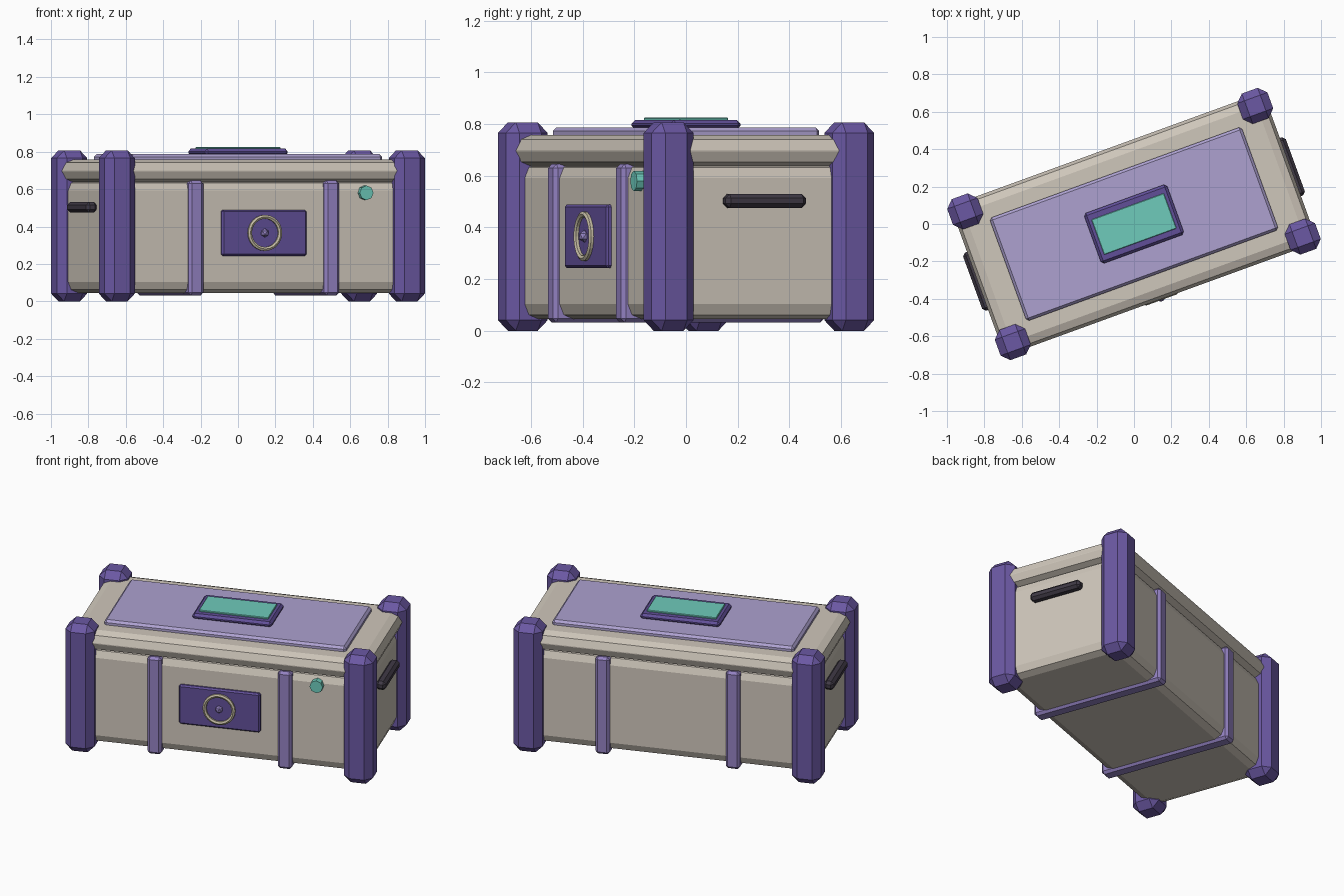
import bpy, bmesh
from math import radians, pi
from mathutils import Matrix, Vector

cube = bpy.data.objects.get("Cube")
if cube:
    bpy.data.objects.remove(cube, do_unlink=True)

# The whole crate stands turned about the vertical axis
TURN = Matrix.Rotation(radians(20), 4, 'Z')


def material(name, r, g, b):
    def lin(v):
        v /= 255
        return v / 12.92 if v < 0.04045 else ((v + 0.055) / 1.055) ** 2.4
    col = (lin(r), lin(g), lin(b), 1)
    m = bpy.data.materials.new(name)
    m.use_nodes = True
    m.diffuse_color = col
    m.node_tree.nodes["Principled BSDF"].inputs["Base Color"].default_value = col
    return m


BEIGE = material("beige panel", 207, 199, 187)
PURPLE = material("deep purple", 107, 88, 163)
DARK_PURPLE = material("dark purple", 97, 79, 152)
VIOLET = material("violet strap", 148, 130, 194)
LAVENDER = material("lavender plate", 173, 161, 208)
TEAL = material("teal glow", 110, 203, 187)
CHARCOAL = material("charcoal handle", 64, 58, 70)
CREAM = material("cream metal", 198, 189, 164)


def finish(name, bm, mat, loc):
    bmesh.ops.recalc_face_normals(bm, faces=bm.faces)
    me = bpy.data.meshes.new(name)
    bm.to_mesh(me)
    bm.free()
    me.materials.append(mat)
    ob = bpy.data.objects.new(name, me)
    ob.matrix_world = TURN @ Matrix.Translation(loc)
    bpy.context.collection.objects.link(ob)
    return ob


def box(name, mat, x, y, z, bevel, segments=1):
    """Chamfered box spanning the (low, high) pairs x, y and z."""
    size = [b - a for a, b in (x, y, z)]
    loc = Vector([(a + b) / 2 for a, b in (x, y, z)])
    bm = bmesh.new()
    bmesh.ops.create_cube(bm, size=1)
    bmesh.ops.scale(bm, vec=size, verts=bm.verts)
    bmesh.ops.bevel(bm, geom=bm.edges[:], offset=bevel, segments=segments,
                    profile=0.5, affect='EDGES', clamp_overlap=True)
    return finish(name, bm, mat, loc)


def around(c, h):
    return (c - h, c + h)


# Main body and rounded lid
box("body", BEIGE, around(0, 0.862), around(0, 0.395), (0.045, 0.65), 0.058, 2)
box("lid", BEIGE, around(0, 0.89), around(0, 0.427), (0.637, 0.758), 0.058, 2)

# Corner posts, end handles and straps on both sides
for sx, side in ((-1, "right"), (1, "left")):
    for sy, end in ((-1, "front"), (1, "back")):
        box(f"{end}_{side}_post", PURPLE, around(sx * 0.825, 0.086),
            around(sy * 0.372, 0.086), (0, 0.807), 0.041)
    box(f"{side}_handle", CHARCOAL, around(sx * 0.888, 0.03),
        around(0, 0.165), around(0.503, 0.027), 0.016)
    box(f"{side}_strap", VIOLET, around(sx * 0.386, 0.042),
        around(0, 0.418), (0.032, 0.645), 0.015)

# Lid plate with framed screen
box("lid_plate", LAVENDER, around(0, 0.717), around(0, 0.293), (0.74, 0.787), 0.014)
box("screen_frame", DARK_PURPLE, around(0, 0.236), around(0, 0.143), (0.78, 0.816), 0.014)
box("screen", TEAL, around(0, 0.206), around(0, 0.1), (0.81, 0.825), 0.003)

# Front plaque
box("front_plaque", DARK_PURPLE, around(0, 0.241), (-0.415, -0.38), around(0.366, 0.123), 0.009)

# Emblem ring: a small circle spun about the plaque's axis
bm = bmesh.new()
ring = bmesh.ops.create_circle(bm, segments=6, radius=0.012,
                               matrix=Matrix.Translation((0.086, 0, 0))
                               @ Matrix.Rotation(0, 4, 'X'))
bmesh.ops.rotate(bm, verts=bm.verts, matrix=Matrix.Rotation(0, 3, 'X'))
bmesh.ops.spin(bm, geom=bm.verts[:] + bm.edges[:], cent=(0, 0, 0), axis=(0, 1, 0),
               angle=2 * pi, steps=24, use_merge=True)
bmesh.ops.remove_doubles(bm, verts=bm.verts, dist=0.0005)
# The profile lies flat in x-y, so the spin gives a torus facing the front
finish("emblem_ring", bm, CREAM, Vector((0, -0.42, 0.366)))

# Emblem stud
bm = bmesh.new()
bmesh.ops.create_icosphere(bm, subdivisions=1, radius=0.024)
finish("emblem_stud", bm, VIOLET, Vector((0, -0.419, 0.366)))

# Indicator button
bm = bmesh.new()
bmesh.ops.create_cone(bm, cap_ends=True, segments=8, radius1=0.039, radius2=0.039,
                      depth=0.045, matrix=Matrix.Rotation(pi / 2, 4, 'X'))
finish("indicator_button", bm, TEAL, Vector((0.577, -0.403, 0.58)))
